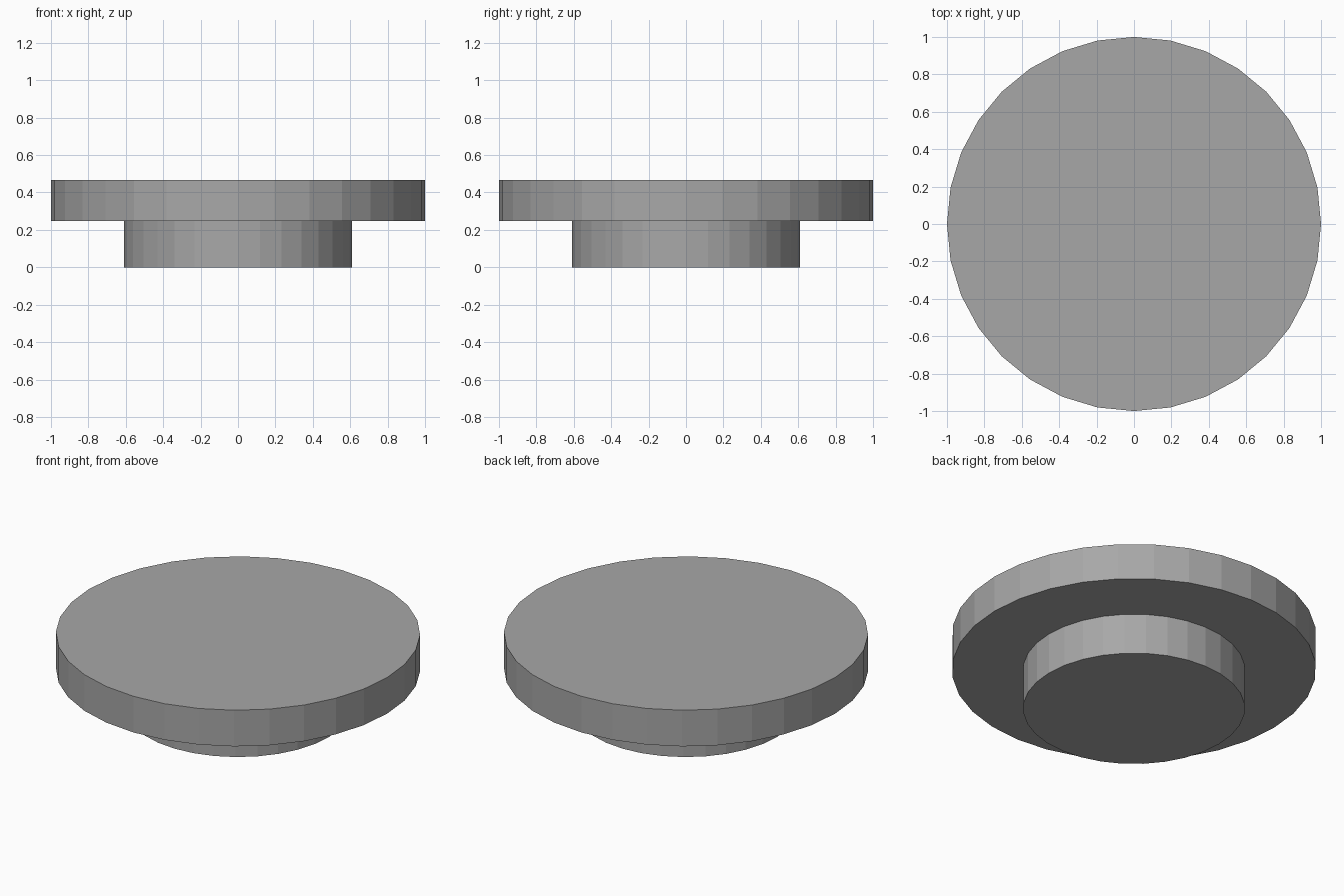
import bpy

if "Cube" in bpy.data.objects:
    bpy.data.objects.remove(bpy.data.objects["Cube"])

# Dark grey surface colour
grey = bpy.data.materials.new("dark_grey")
grey.diffuse_color = (0.39, 0.39, 0.39, 1.0)
grey.use_nodes = True
grey.node_tree.nodes["Principled BSDF"].inputs["Base Color"].default_value = grey.diffuse_color


def disc(name, radius, z_low, z_high):
    """Flat-shaded 32-sided cylinder spanning z_low to z_high."""
    bpy.ops.mesh.primitive_cylinder_add(
        vertices=32, radius=radius, depth=z_high - z_low,
        location=(0, 0, (z_low + z_high) / 2))
    obj = bpy.context.object
    obj.name = name
    obj.data.materials.append(grey)


# Narrow foot
disc("base_disc", 0.609, 0.0, 0.247)

# Wide top plate
disc("top_disc", 1.0, 0.247, 0.466)
